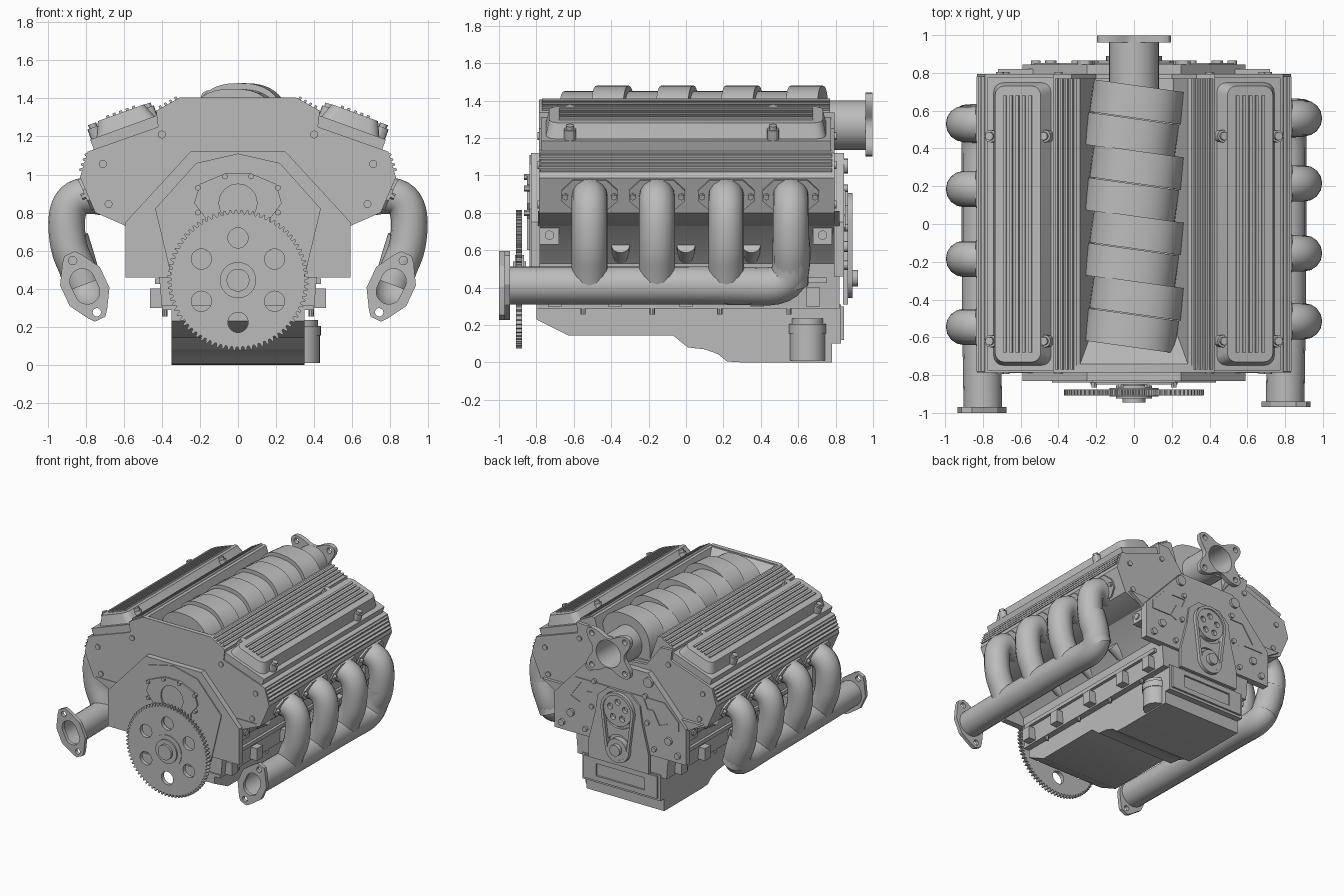
import bpy, bmesh, math
from mathutils import Matrix, Vector

if "Cube" in bpy.data.objects:
    bpy.data.objects.remove(bpy.data.objects["Cube"])

grey = bpy.data.materials.new("cast_grey")
grey.diffuse_color = (0.5, 0.5, 0.5, 1)
grey.use_nodes = True
grey.node_tree.nodes["Principled BSDF"].inputs["Base Color"].default_value = grey.diffuse_color
T = Matrix.Translation
R = lambda deg, ax: Matrix.Rotation(math.radians(deg), 4, ax)
XZ = R(90, 'X')                                                     # outline in x,z; depth along y
YZ = Matrix(((0, 0, 1, 0), (1, 0, 0, 0), (0, 1, 0, 0), (0, 0, 0, 1)))  # outline in y,z; depth along x


def add(name, me):
    me.materials.clear()
    me.materials.append(grey)
    ob = bpy.data.objects.new(name, me)
    bpy.context.collection.objects.link(ob)
    return ob


def from_curve(name, cu, M):
    tmp = bpy.data.objects.new("tmp", cu)
    bpy.context.collection.objects.link(tmp)
    bpy.context.view_layer.update()
    me = bpy.data.meshes.new_from_object(tmp.evaluated_get(bpy.context.evaluated_depsgraph_get()))
    bpy.data.objects.remove(tmp)
    bm = bmesh.new()
    bm.from_mesh(me)
    bmesh.ops.remove_doubles(bm, verts=bm.verts, dist=1e-5)
    bmesh.ops.recalc_face_normals(bm, faces=bm.faces)
    bm.to_mesh(me)
    bm.free()
    me.transform(M)
    return add(name, me)


def prism(name, loops, depth, M):
    """Outline (with optional hole loops) extruded symmetrically."""
    cu = bpy.data.curves.new(name, 'CURVE')
    cu.dimensions, cu.fill_mode, cu.extrude = '2D', 'BOTH', depth / 2
    for pts in loops:
        s = cu.splines.new('POLY')
        s.points.add(len(pts) - 1)
        for p, q in zip(s.points, pts):
            p.co = (q[0], q[1], 0, 1)
        s.use_cyclic_u = True
    return from_curve(name, cu, M)


def slab(name, loops, y0, y1):
    return prism(name, loops, y1 - y0, T((0, (y0 + y1) / 2, 0)) @ XZ)


def tube(name, pts, r):
    cu = bpy.data.curves.new(name, 'CURVE')
    cu.dimensions, cu.bevel_depth, cu.bevel_resolution = '3D', r, 6
    s = cu.splines.new('NURBS')
    s.points.add(len(pts) - 1)
    for p, q in zip(s.points, pts):
        p.co = (*q, 1)
    s.order_u, s.use_endpoint_u, s.resolution_u = 3, True, 5
    return from_curve(name, cu, Matrix())


def group(name, boxes=(), cyls=()):
    """One object from boxes (matrix, size) and cylinders (matrix, radius, length, sides)."""
    bm = bmesh.new()
    for M, s in boxes:
        bmesh.ops.create_cube(bm, size=1, matrix=M @ Matrix.Diagonal((*s, 1)))
    for M, r, d, n in cyls:
        bmesh.ops.create_cone(bm, cap_ends=True, segments=n, radius1=r, radius2=r, depth=d, matrix=M)
    me = bpy.data.meshes.new(name)
    bm.to_mesh(me)
    bm.free()
    return add(name, me)


def mirror(ob, dy=0):
    me = ob.data.copy()
    me.transform(T((0, dy, 0)) @ Matrix.Diagonal((-1, 1, 1, 1)))
    me.flip_normals()
    add(ob.name.replace("right", "left"), me)


def circle(cx, cy, r, n=24):
    return [(cx + r * math.cos(2 * math.pi * i / n), cy + r * math.sin(2 * math.pi * i / n)) for i in range(n)]


def sym(half):
    return half + [(-x, z) for x, z in reversed(half) if x]


# heads and intake valley, closed by end plates
outer = [(.305, 1.405), (.43, 1.335), (.42, 1.25), (.79, 1.12), (.83, .985), (.75, .80), (.59, .73)]
slab("heads_and_valley", [sym([(0, 1.16), (.21, 1.18), (.285, 1.40)] + outer)], -.75, .77)
slab("front_end_plate", [sym(outer)], -.785, -.75)
slab("rear_end_plate", [sym([(0, 1.14), (.20, 1.16), (.33, 1.33)] + outer[1:])], .77, .795)
prism("valley_ramp", [[(-.76, 1.40), (-.74, 1.40), (-.59, 1.24), (-.59, 1.15), (-.76, 1.15)]], .58, YZ)
group("plate_bolts", cyls=[(T((s * x, y, z)) @ XZ, .021, .015, 12) for s in (-1, 1) for y in (-.787, .797)
                           for x, z in ((.40, 1.21), (.71, 1.055), (.68, .845))])

# block core and its wide end flanges
slab("block_core", [sym([(.72, .81), (.59, .73), (.42, .53), (.40, .30)])], -.79, .82)
flange = sym([(.25, 1.12), (.59, .75), (.59, .46)])
slab("front_flange", [flange], -.83, -.78)
slab("rear_flange", [flange], .79, .845)
slab("bell_face", [sym([(0, 1.11), (.22, 1.06), (.435, .82), (.34, .42)])], -.838, -.825)
slab("rear_seal_cover", [sym([(.07, 1.005), (.20, .95), (.23, .85), (.17, .77), (.17, .6)]),
                         circle(0, .85, .10)], -.85, -.83)
group("seal_cover_bolts", cyls=[(T((x, -.85, z)) @ XZ, .016, .03, 6) for x, z in
                                ((-.07, .99), (.07, .99), (-.21, .93), (.21, .93), (-.21, .80), (.21, .80))])

# toothed flywheel with six holes and a stepped hub
N, rim = 76, []
for i in range(N):
    for f, r in ((0, .35), (.22, .37), (.5, .37), (.72, .35)):
        a = 2 * math.pi * (i + f) / N
        rim.append((r * math.cos(a), .445 + r * math.sin(a)))
holes = [circle(.222 * math.sin(k * math.pi / 3), .445 + .222 * math.cos(k * math.pi / 3), .053) for k in range(6)]
slab("flywheel", [rim] + holes, -.908, -.876)
group("flywheel_hub", cyls=[(T((0, y, .445)) @ XZ, r, d, 32) for y, r, d in
                            ((-.89, .13, .046), (-.89, .095, .07), (-.885, .06, .12))])

# oil pan with a deep sump, rail and framed end
prism("oil_pan", [[(-.8, .31), (-.8, .23), (-.63, .145), (-.07, .145), (.01, .08), (.10, .07), (.17, .045), (.22, .005),
                   (.30, 0), (.78, 0), (.78, .10), (.83, .10), (.83, .31)]], .70, YZ)
group("pan_rail", [(T((0, .01, .30)), (.80, 1.62, .025))],
      [(T((s * .385, y, .28)), .014, .05, 8) for s in (-1, 1) for y in (-.55, -.18, .18, .55)])
slab("pan_end_frame", [[(-.33, .12), (.33, .12), (.33, .30), (-.33, .30)],
                       [(-.22, .16), (.22, .16), (.22, .26), (-.22, .26)]], .828, .845)
group("oil_filter", cyls=[(T((.335, .65, z)), r, d, 28) for z, r, d in
                          ((.09, .095, .16), (.18, .10, .05), (.22, .085, .03))])

# timing drive on the back
slab("timing_cover", [sym([(.10, .92), (.19, .84), (.21, .70), (.27, .46), (.27, .31)]),
                      circle(0, .76, .15), circle(0, .45, .11)], .84, .865)


def belt(g):
    up = [(math.cos(math.radians(a)) * (.125 + g), .76 + math.sin(math.radians(a)) * (.125 + g)) for a in range(0, 181, 12)]
    low = [(math.cos(math.radians(a)) * (.085 + g), .45 + math.sin(math.radians(a)) * (.085 + g)) for a in range(180, 361, 12)]
    return up + low


slab("timing_chain", [belt(.022), belt(0)], .845, .89)
slab("cam_gear", [circle(0, .76, .125, 36)] + [circle(.07 * math.sin(k * 1.2566), .76 + .07 * math.cos(k * 1.2566), .024, 14)
                                               for k in range(5)], .845, .88)
group("crank_gear", cyls=[(T((0, .865, .45)) @ XZ, .085, .05, 32), (T((0, .88, .45)) @ XZ, .045, .08, 24)])
slab("rear_ports", [sym([(.40, .92), (.53, .79), (.53, .72), (.36, .72), (.30, .83)]),
                    sym([(.34, .90), (.44, .76), (.30, .70), (.22, .90)])], .84, .852)
group("rear_bolts", cyls=[(T((s * x, .85, z)) @ XZ, r, .03, 12) for s in (-1, 1) for x, z, r in
                          ((.23, .93, .02), (.25, .72, .02), (.31, .52, .02), (.52, .52, .025), (.26, 1.05, .04), (.44, .62, .03))])

# ribbed intake trunk of skewed bands
for i in range(8):
    big = i % 2
    band = []
    for k in range(40):
        c, s = math.cos(k * math.pi / 20), math.sin(k * math.pi / 20)
        band.append((.245 * math.copysign(abs(c) ** .8, c), .25 * math.copysign(abs(s) ** .8, s)))
    prism(f"trunk_band_{i + 1}", [band], .172,
          T((.018 if big else -.015, -.565 + .173 * i, 1.23 if big else 1.20)) @ R(-8, 'Z') @ XZ)

# inlet pipe with four-eared flange
slab("inlet_pipe", [circle(0, 1.268, .132, 36), circle(0, 1.268, .11, 36)], .62, .965)
ears = []
for k in range(72):
    a = k * math.pi / 36
    r = .13 + .11 * abs(math.sin(2 * a)) ** 3
    ears.append((r * 1.08 * math.cos(a), 1.272 + r * .94 * math.sin(a)))
slab("inlet_flange", [ears, circle(0, 1.268, .11, 36)] +
     [circle(s * .148, 1.272 + t * .128, .022, 14) for s in (-1, 1) for t in (-1, 1)], .96, .998)

# ---- right bank, each part mirrored to the left ----
bank = []
A = 20
C = T((.585, 0, 1.205)) @ R(A, 'Y')          # cover frame: x across, z out of the head
bank.append(group("cover_rim_right", [(C @ T((0, 0, .01)), (.375, 1.55, .07))]))
bm = bmesh.new()
bmesh.ops.create_cube(bm, size=1, matrix=C @ T((-.01, 0, .08)) @ Matrix.Diagonal((.33, 1.50, .085, 1)))
Ci = C.inverted()
for v in bm.verts:
    q = Ci @ v.co
    if q.z > .08:
        v.co = C @ Vector((q.x * .78 - .005, q.y * .975, q.z))
up = C.to_3x3() @ Vector((0, 0, 1))
side = [e for e in bm.edges if abs((e.verts[0].co - e.verts[1].co).normalized().dot(up)) > .7]
bmesh.ops.bevel(bm, geom=side, offset=.05, segments=4, affect='EDGES', profile=.5)
me = bpy.data.meshes.new("valve_cover_right")
bm.to_mesh(me)
bm.free()
bank.append(add("valve_cover_right", me))
bank.append(group("cover_fins_right", [(C @ T((-.085 + .036 * k, 0, .125)), (.016, 1.36, .018)) for k in range(5)]))
bank.append(group("cover_bolts_right", cyls=[(C @ T((u, y, z)), r, d, 12) for u in (-.155, .15) for y in (-.62, .465)
                                             for z, r, d in ((.065, .033, .07), (.10, .022, .04))]))

# long ribs on the intake shoulder and on the head side
ribs = [(T((.325 + .027 * k, 0, 1.397 - .015 * k)) @ R(30, 'Y'), (.013, 1.54, .022)) for k in range(4)]
ribs += [(T((.795 + .0095 * k, 0, 1.105 - .026 * k)) @ R(20, 'Y'), (.02, 1.56, .013)) for k in range(4)]
bank.append(group("long_ribs_right", ribs))

# exhaust gaskets, runners and collector
port_y = (-.515, -.155, .215, .56)
D = T((.79, 0, .895)) @ R(-23.5, 'Y').inverted() @ YZ
octo = [(-.15, -.03), (-.09, -.085), (.09, -.085), (.15, -.03), (.15, .03), (.09, .09), (-.09, .09), (-.15, .03)]
for n, y in enumerate(port_y):
    bank.append(prism(f"exhaust_gasket_right_{n + 1}", [octo], .03, T((0, y, 0)) @ D))
    bank.append(tube(f"exhaust_runner_right_{n + 1}", [(.70, y, .88), (.82, y, .905), (.905, y, .82), (.895, y, .62),
                                                      (.84, y, .50), (.81, y, .42)], .096))
bank.append(group("gasket_bolts_right", cyls=[(T((0, y + s * .13, 0)) @ D @ T((0, 0, .01)), .017, .05, 6)
                                              for y in port_y for s in (-1, 1)]))
bank.append(tube("exhaust_collector_right", [(.80, -.955, .412), (.81, -.4, .412), (.81, .25, .412), (.81, .54, .40),
                                             (.85, .57, .55), (.885, .56, .66)], .102))
foot = [(-.03, .19), (.03, .19), (.055, .16), (.115, .06), (.115, -.06), (.055, -.16), (.03, -.19), (-.03, -.19),
        (-.055, -.16), (-.115, -.06), (-.115, .06), (-.055, .16)]
slot = [(x, z + math.copysign(.03, z)) for x, z in circle(0, 0, .066, 25)]
bank.append(prism("exhaust_flange_right", [foot, slot, circle(0, .15, .022, 14), circle(0, -.15, .022, 14)], .03,
                  T((.805, -.955, .412)) @ XZ @ R(-25, 'Z')))
exhaust = [o for o in bank if "exhaust" in o.name or "gasket" in o.name]

# block side bosses, mounts and sensors
bank.append(group("side_bosses_right", [(T((.53, y, .68)), (.10, .10, .10)) for y in (-.73, .73)] +
                  [(T((.425, y, .35)), (.075, .075, .10)) for y in (-.70, -.38, 0, .38, .68)] +
                  [(T((.41, 0, .44)), (.05, 1.5, .03))],
                  [(T((.58, y, .68)) @ R(90, 'Y'), .025, .02, 14) for y in (-.73, .73)] +
                  [(T((.45, y, .60)) @ R(60, 'Y'), .05, .12, 14) for y in (-.35, 0, .35)]))
for ob in bank:
    mirror(ob, -.03 if ob in exhaust else 0)

# smooth round parts, keep hard edges
for ob in bpy.context.collection.objects:
    ob.select_set(True)
    bpy.context.view_layer.objects.active = ob
bpy.ops.object.shade_smooth_by_angle(angle=math.radians(30))
